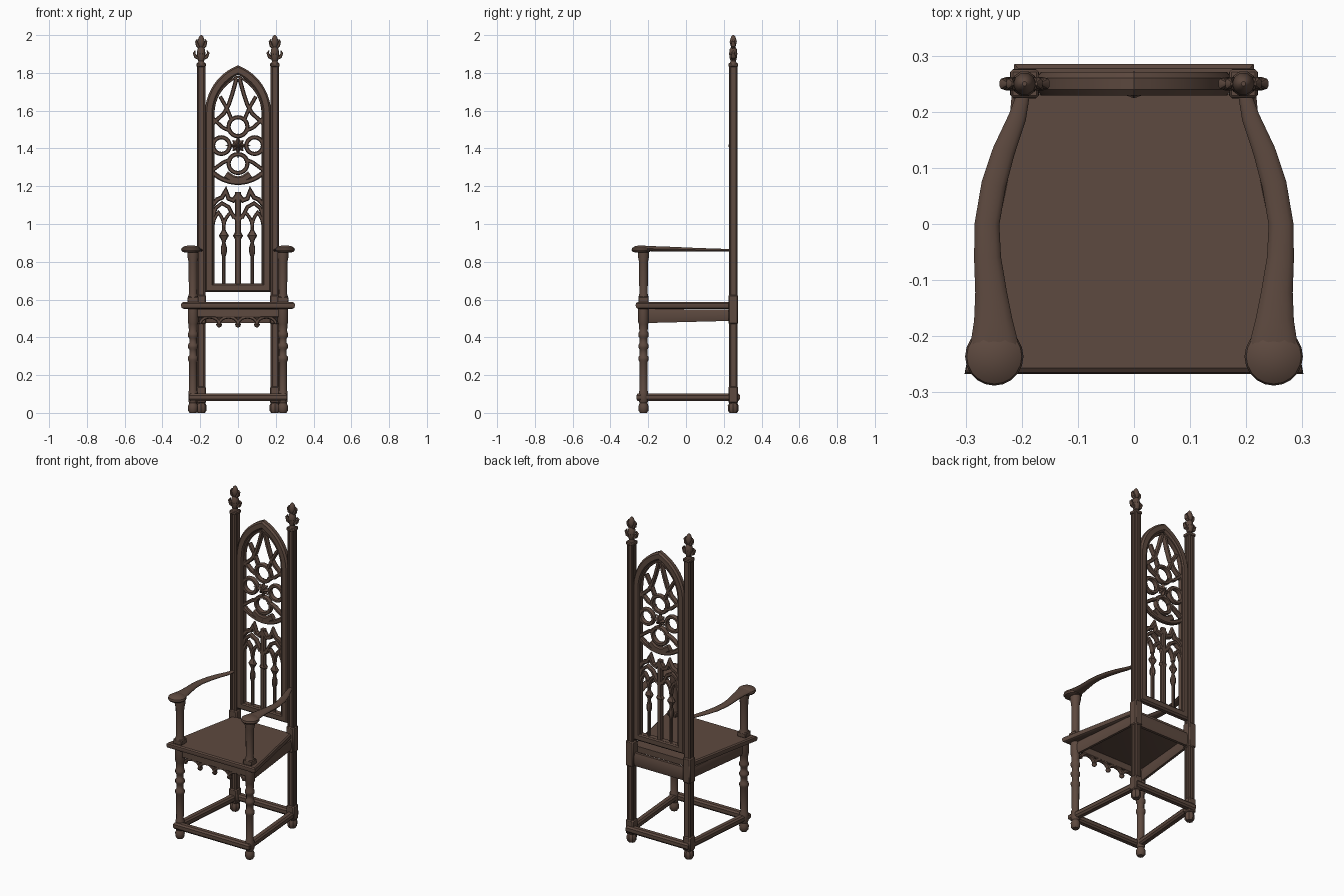
import bpy, bmesh, math
from mathutils import Vector

old = bpy.data.objects.get("Cube")
if old:
    bpy.data.objects.remove(old)

wood = bpy.data.materials.new("dark walnut")
wood.use_nodes = True
colour = (0.11, 0.067, 0.05, 1)
wood.diffuse_color = colour
wood.node_tree.nodes["Principled BSDF"].inputs["Base Color"].default_value = colour
parts = []


def finish(name, bm):
    bmesh.ops.recalc_face_normals(bm, faces=bm.faces)
    mesh = bpy.data.meshes.new(name)
    bm.to_mesh(mesh)
    bm.free()
    mesh.materials.append(wood)
    ob = bpy.data.objects.new(name, mesh)
    bpy.context.collection.objects.link(ob)
    parts.append(ob)
    return ob


def loft(name, rings, wrap=False):
    """Skin a list of equal point rings, capping the ends unless wrapped."""
    bm = bmesh.new()
    vs = [[bm.verts.new(p) for p in r] for r in rings]
    n = len(vs[0])
    for i in range(len(vs) - (0 if wrap else 1)):
        a, b = vs[i], vs[(i + 1) % len(vs)]
        for j in range(n):
            bm.faces.new((a[j], a[(j + 1) % n], b[(j + 1) % n], b[j]))
    if not wrap:
        bm.faces.new(vs[0])
        bm.faces.new(vs[-1])
    return finish(name, bm)


def oval(n):
    return [(math.cos(math.tau * k / n), math.sin(math.tau * k / n)) for k in range(n)]


CHAMFER = [(1, .5), (.6, 1), (-.6, 1), (-1, .5), (-1, -.5), (-.6, -1), (.6, -1), (1, -.5)]


def sweep(name, path, sizes, normal, closed=False, section=CHAMFER):
    """Mitred bar along a path; sizes = one (half width, half depth) or one per point."""
    pts = [Vector(p) for p in path]
    if not isinstance(sizes, list):
        sizes = [sizes] * len(pts)
    nrm, rings, n = Vector(normal), [], len(pts)
    for i, p in enumerate(pts):
        before = pts[i - 1] if i or closed else None
        after = pts[(i + 1) % n] if i < n - 1 or closed else None
        d0 = (p - before).normalized() if before is not None else (after - p).normalized()
        d1 = (after - p).normalized() if after is not None else d0
        t = (d0 + d1).normalized()
        side = t.cross(nrm).normalized() / max(t.dot(d0), .45)
        w, d = sizes[i]
        rings.append([p + side * u * w + nrm * v * d for u, v in section])
    return loft(name, rings, closed)


def lathe(name, profile, x, y, sides=12, squash=1):
    return loft(name, [[(x + r * u, y + r * v * squash, z) for u, v in oval(sides)]
                       for r, z in profile])


def box(name, x, y, z0, z1, hx, hy, bevel=.004):
    ring = [(hx, hy), (-hx, hy), (-hx, -hy), (hx, -hy)]
    ob = loft(name, [[(x + u, y + v, z) for u, v in ring] for z in (z0, z1)])
    m = ob.modifiers.new("soft edges", 'BEVEL')
    m.width = bevel
    m.segments = 1
    return ob


BACK = .25


def tracery(name, pts, width, depth=.014, closed=False):
    return sweep(name, [(x, BACK, z) for x, z in pts], (width, depth), (0, 1, 0), closed)


def ring(name, x, z, r, width, a0=0, a1=360, n=20):
    full = a1 - a0 == 360
    ang = [math.radians(a0 + (a1 - a0) * i / n) for i in range(n if full else n + 1)]
    return tracery(name, [(x + r * math.cos(a), z + r * math.sin(a)) for a in ang],
                   width, closed=full)


def pointed_arch(cx, z, half, height, n=8):
    """Two arcs that meet in a point, from left spring to right spring."""
    rad = (half ** 2 + height ** 2) / (2 * half)
    top = math.asin(height / rad)
    left = [(cx + rad - half - rad * math.cos(top * i / n), z + rad * math.sin(top * i / n))
            for i in range(n + 1)]
    return left + [(2 * cx - x, h) for x, h in reversed(left[:-1])]


# Seat with moulded edge
def seat_ring(g, z):
    return [(-.298 - g, -.263 - g, z), (.298 + g, -.263 - g, z), (.2 + g, .232, z), (-.2 - g, .232, z)]


loft("seat", [seat_ring(g, z) for g, z in
              ((-.012, .55), (0, .556), (.004, .568), (.002, .58), (-.006, .586))])

# Aprons and lower stretchers
sweep("back_apron", [(-.19, .25, .515), (.19, .25, .515)], (.014, .04), (0, 0, 1))
for s, side in ((1, "left"), (-1, "right")):
    sweep(side + "_apron", [(s * .235, -.2, .513), (s * .195, .23, .517)],
          [(.012, .037), (.012, .03)], (0, 0, 1))
sweep("stretcher_frame", [(-.238, -.243, .083), (.238, -.243, .083), (.195, .265, .083),
                          (-.195, .265, .083)], (.02, .02), (0, 0, 1), True)

# Front apron: rail, small arches and pendants
box("front_apron", 0, -.225, .505, .552, .22, .012)
for i in range(4):
    cx = -.15 + .1 * i
    arc = [(cx + .05 * math.cos(math.pi * k / 10), -.225, .472 + .036 * math.sin(math.pi * k / 10))
           for k in range(11)]
    sweep("apron_arch", arc, (.009, .011), (0, 1, 0))
for x in (-.1, 0, .1):
    lathe("apron_pendant", [(.009, .5), (.01, .478), (.016, .468), (.012, .458), (.004, .452)], x, -.225, 8)

# Turned front legs, arm supports and arms
LEG = [(.018, 0), (.026, .012), (.027, .035), (.02, .052), (.025, .062), (.025, .11), (.021, .12),
       (.022, .27), (.027, .28), (.027, .295), (.02, .305), (.02, .335), (.027, .345), (.027, .36),
       (.02, .37), (.02, .395), (.027, .405), (.027, .42), (.022, .432), (.024, .47), (.028, .48), (.028, .552)]
ARM = [(.196, .235, .861, .011, .007), (.208, .19, .861, .016, .008), (.232, .13, .862, .02, .009),
       (.25, .07, .863, .022, .01), (.262, 0, .865, .022, .011), (.261, -.06, .867, .024, .012),
       (.255, -.12, .868, .028, .013), (.251, -.17, .869, .034, .014), (.249, -.21, .87, .042, .014),
       (.249, -.24, .87, .046, .013)]
for s, side in ((1, "left"), (-1, "right")):
    lathe(side + "_front_leg", LEG, s * .238, -.225)
    box(side + "_arm_support_base", s * .238, -.225, .584, .615, .029, .027)
    lathe(side + "_arm_support", [(.027, .612), (.022, .63), (.024, .8), (.03, .83), (.03, .86)],
          s * .238, -.225)
    sweep(side + "_arm", [(s * x, y, z) for x, y, z, w, h in ARM], [(w, h) for x, y, z, w, h in ARM],
          (0, 0, 1), section=oval(14))
    lathe(side + "_arm_knob", [(.03, .848), (.046, .853), (.052, .862), (.049, .873), (.035, .882), (.01, .887)],
          s * .249, -.236, 20)

# Back posts with reeded corners, plinths and leafy finials
FINIAL = [(.02, 1.85), (.015, 1.862), (.019, 1.875), (.023, 1.9), (.02, 1.925), (.012, 1.937),
          (.016, 1.948), (.02, 1.965), (.015, 1.982), (.011, 1.993), (.004, 2)]
for s, side in ((1, "left"), (-1, "right")):
    px = s * .195
    box(side + "_back_post", px, BACK, .05, 1.84, .018, .018)
    for dx in (-1, 1):
        for dy in (-1, 1):
            lathe(side + "_post_reed", [(.009, .05), (.009, 1.84)], px + dx * .0135, BACK + dy * .0135, 8)
    for z0, z1 in ((.052, .14), (.47, .625)):
        box(side + "_post_block", px, BACK, z0, z1, .026, .026, .006)
    box(side + "_post_cap", px, BACK, 1.832, 1.852, .025, .025)
    lathe(side + "_back_foot", [(.02, 0), (.028, .012), (.029, .038), (.02, .054)], px, BACK, 8)
    lathe(side + "_finial", FINIAL, px, BACK, 10)
    for z, reach in ((1.885, .038), (1.945, .026)):
        for d in (-1, 1):
            sweep(side + "_finial_leaf", [(px + d * .01, BACK, z - .012), (px + d * reach * .75, BACK, z),
                                          (px + d * reach, BACK, z + .02), (px + d * reach * .8, BACK, z + .034)],
                  [(.006, .009), (.009, .012), (.006, .009), (.002, .003)], (0, 1, 0))

# Pointed back frame
arch = pointed_arch(0, 1.585, .152, .23, 12)
tracery("back_frame", [(-.152, .662)] + arch + [(.152, .662)], .023, .021, True)
tracery("frame_bead", [(-.13, .68)] + pointed_arch(0, 1.585, .13, .195, 12) + [(.13, .68)], .006, .014, True)

# Lancets with mullions
tracery("centre_mullion", [(0, .67), (0, 1.17)], .016)
KNOB = [(.009, .9), (.013, .915), (.027, .938), (.013, .961), (.008, .975)]
for x in (-.075, 0, .075):
    if x:
        lathe("side_mullion", [(.01, .67), (.01, .83), (.016, .85), (.016, .875), (.009, .9), (.009, 1.02)], x, BACK, 8)
    lathe("mullion_knob", KNOB, x, BACK, 8, .7)
for cx, half in ((-.104, .029), (-.0375, .0375), (.0375, .0375), (.104, .029)):
    tracery("lancet_arch", pointed_arch(cx, .985, half, .075), .009)
for s in (-1, 1):
    tracery("large_arch", [(s * x, z) for x, z in
                           ((.135, 1.03), (.118, 1.085), (.085, 1.11), (.05, 1.09), (.02, 1.03))], .01)
    tracery("cusped_arch", [(s * x, z) for x, z in
                            ((.135, 1.1), (.11, 1.13), (.085, 1.14), (.065, 1.175), (.05, 1.135),
                             (.025, 1.125), (0, 1.16))], .012)

# Rose: great arc, four circles, star and lower leaf
MID = 1.415
ring("great_arc", 0, MID, .195, .013, 226, 314)
for x, z, r in ((0, MID + .1, .05), (0, MID - .095, .05), (-.088, MID, .044), (.088, MID, .044)):
    ring("rose_circle", x, z, r, .011)
for s in (-1, 1):
    for z in (MID + .075, MID - .07):
        tracery("rose_link", [(s * .035, z), (s * .08, z + (.02 if z > MID else -.02)),
                              (s * .135, z + (.07 if z > MID else -.06))], .01)
    tracery("lower_leaf", [(s * .065, 1.262), (s * .03, 1.238), (0, 1.232)], .02)
    tracery("crown_bar", [(s * x, z) for x, z in
                          ((.008, 1.77), (.03, 1.69), (.05, 1.63), (.075, 1.585), (.13, 1.535))], .011)
    tracery("crown_inner_bar", [(s * x, z) for x, z in ((.095, 1.675), (.06, 1.615), (.035, 1.555))], .01)

bm = bmesh.new()
tips = [bm.verts.new((r * math.cos(a), BACK, MID + r * math.sin(a)))
        for a, r in ((math.pi * k / 8, (.07, .028, .042, .028)[k % 4]) for k in range(16))]
for depth in (-.026, .022):
    hub = bm.verts.new((0, BACK + depth, MID))
    for k in range(16):
        bm.faces.new((tips[k], tips[(k + 1) % 16], hub))
finish("rose_star", bm)

# Smooth the rounded parts and keep the crisp edges
bpy.ops.object.select_all(action='DESELECT')
for ob in parts:
    ob.select_set(True)
bpy.context.view_layer.objects.active = parts[0]
bpy.ops.object.shade_smooth_by_angle(angle=math.radians(35))
